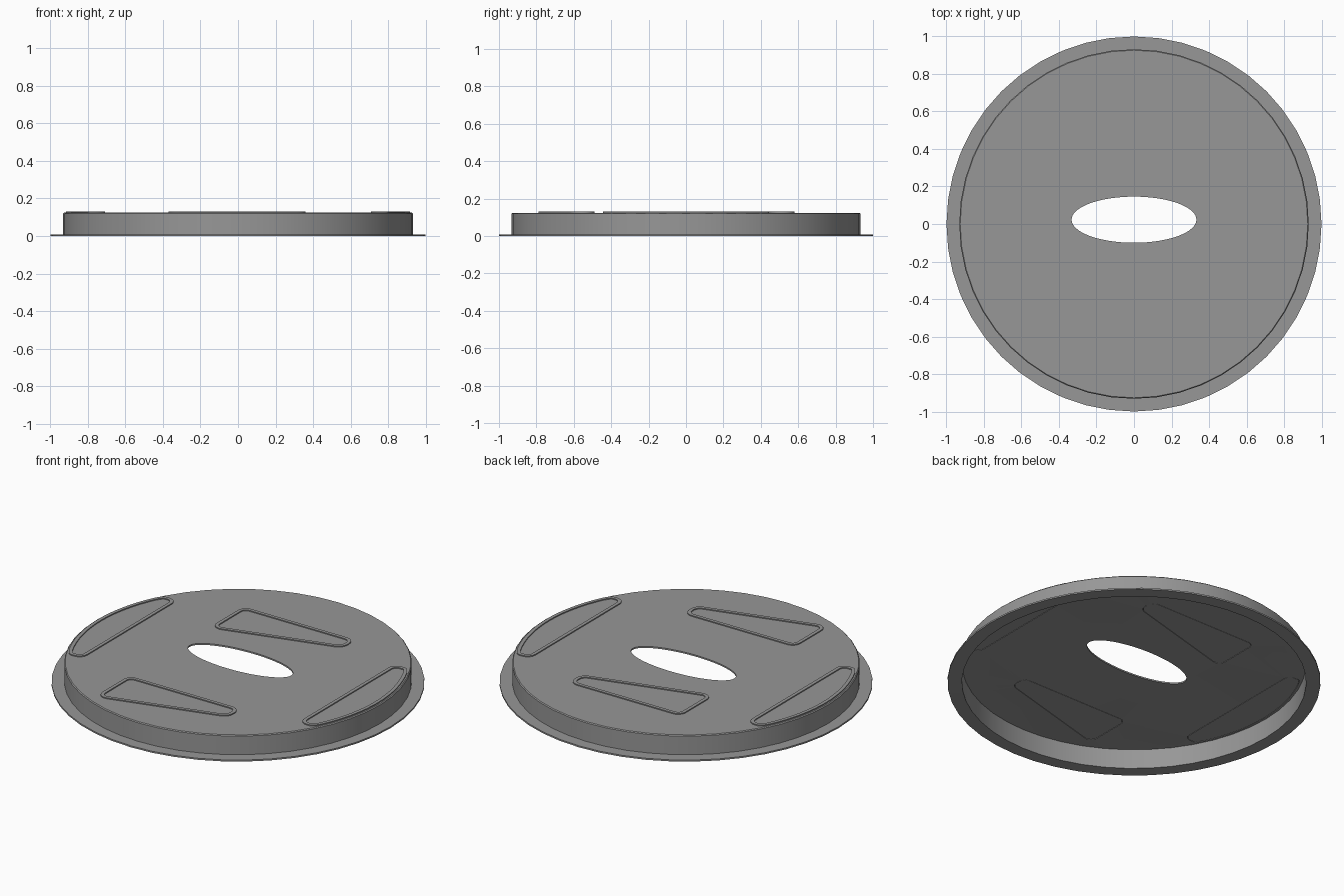
import bpy, bmesh, math
from mathutils import Vector

if "Cube" in bpy.data.objects:
    bpy.data.objects.remove(bpy.data.objects["Cube"])

SEG = 48
Z_PLATE, Z_RIDGE, T = 0.124, 0.13, 0.009
bm = bmesh.new()


def loop_verts(points, z):
    return [bm.verts.new((p[0], p[1], z)) for p in points]


def ring(radius, z):
    return loop_verts([(radius * math.sin(math.tau * i / SEG),
                        radius * math.cos(math.tau * i / SEG)) for i in range(SEG)], z)


def bridge(a, b):
    n = len(a)
    for i in range(n):
        j = (i + 1) % n
        bm.faces.new((a[i], a[j], b[j], b[i]))


def close_edges(verts):
    edges = []
    for i, v in enumerate(verts):
        w = verts[(i + 1) % len(verts)]
        edges.append(bm.edges.get((v, w)) or bm.edges.new((v, w)))
    return edges


def rounded(corners, steps=6):
    """Counter-clockwise outline from (x, y, corner radius) points."""
    pts, n = [], len(corners)
    for i, (x, y, r) in enumerate(corners):
        p = Vector((x, y))
        if r == 0:
            pts.append(p)
            continue
        a = (Vector(corners[i - 1][:2]) - p).normalized()
        b = (Vector(corners[(i + 1) % n][:2]) - p).normalized()
        half = a.angle(b) / 2
        c = p + (a + b).normalized() * r / math.sin(half)
        start = p + a * r / math.tan(half) - c
        sweep = math.pi - 2 * half
        for k in range(steps + 1):
            t = sweep * k / steps
            pts.append(c + Vector((start.x * math.cos(t) - start.y * math.sin(t),
                                   start.x * math.sin(t) + start.y * math.cos(t))))
    return pts


def inset(pts, d):
    out = []
    for i, p in enumerate(pts):
        a = (p - pts[i - 1]).normalized()
        b = (pts[(i + 1) % len(pts)] - p).normalized()
        m = (Vector((-a.y, a.x)) + Vector((-b.y, b.x))).normalized()
        out.append(p + m * d)
    return out


# Flange, wall and top edge
rings = [ring(r, z) for r, z in ((1.0, T), (0.932, T), (0.932, 0.119), (0.927, Z_PLATE))]
for lower, upper in zip(rings, rings[1:]):
    bridge(lower, upper)
plate_edges = close_edges(rings[-1])

# Oval opening
oval = [(0.333 * math.cos(math.tau * i / 64), 0.023 + 0.123 * math.sin(math.tau * i / 64))
        for i in range(64)]
plate_edges += close_edges(loop_verts(oval, Z_PLATE))

# Pad outlines: two tapered pads and two side pads that follow the rim
outlines = []
for top in (0.58, -0.49):
    outlines.append(rounded([(-0.37, top, 0.05), (-0.37, top - 0.315, 0.05),
                             (0.36, top - 0.115, 0.06), (0.36, top, 0.055)]))
arc = [(0.918 * math.cos(a), 0.918 * math.sin(a), 0)
       for a in (math.radians(-26 + 52 * i / 16) for i in range(17))]
side = rounded([(0.71, 0.445, 0.05), (0.71, -0.445, 0.05), (0.795, -0.445, 0.03)]
               + arc + [(0.795, 0.445, 0.03)])
outlines += [side, [Vector((-p.x, p.y)) for p in reversed(side)]]

# Raised ridge around each pad, pad face at plate level
for outline in outlines:
    inner = inset(outline, 0.02)
    loops = [loop_verts(outline, Z_PLATE), loop_verts(outline, Z_RIDGE),
             loop_verts(inner, Z_RIDGE), loop_verts(inner, Z_PLATE)]
    for a, b in zip(loops, loops[1:]):
        bridge(a, b)
    bm.faces.new(loops[-1])
    plate_edges += close_edges(loops[0])

# Flat plate around the pads and the opening
bmesh.ops.triangle_fill(bm, edges=plate_edges, use_beauty=True, normal=(0, 0, 1))
bmesh.ops.recalc_face_normals(bm, faces=bm.faces[:])
if sum(f.normal.z * f.calc_area() for f in bm.faces) < 0:
    bmesh.ops.reverse_faces(bm, faces=bm.faces[:])

mesh = bpy.data.meshes.new("pan_lid")
bm.to_mesh(mesh)
bm.free()
lid = bpy.data.objects.new("pan_lid", mesh)
bpy.context.collection.objects.link(lid)
bpy.context.view_layer.objects.active = lid
lid.select_set(True)

# Sheet thickness, applied so every rim edge is shaded sharp
sheet = lid.modifiers.new("sheet", 'SOLIDIFY')
sheet.thickness = T
sheet.offset = -1
sheet.use_even_offset = True
bpy.ops.object.modifier_apply(modifier=sheet.name)
bpy.ops.object.shade_smooth_by_angle(angle=math.radians(25))

# Dark grey finish
grey = bpy.data.materials.new("dark_grey")
grey.diffuse_color = (0.31, 0.31, 0.31, 1)
grey.use_nodes = True
grey.node_tree.nodes["Principled BSDF"].inputs["Base Color"].default_value = grey.diffuse_color
lid.data.materials.append(grey)
